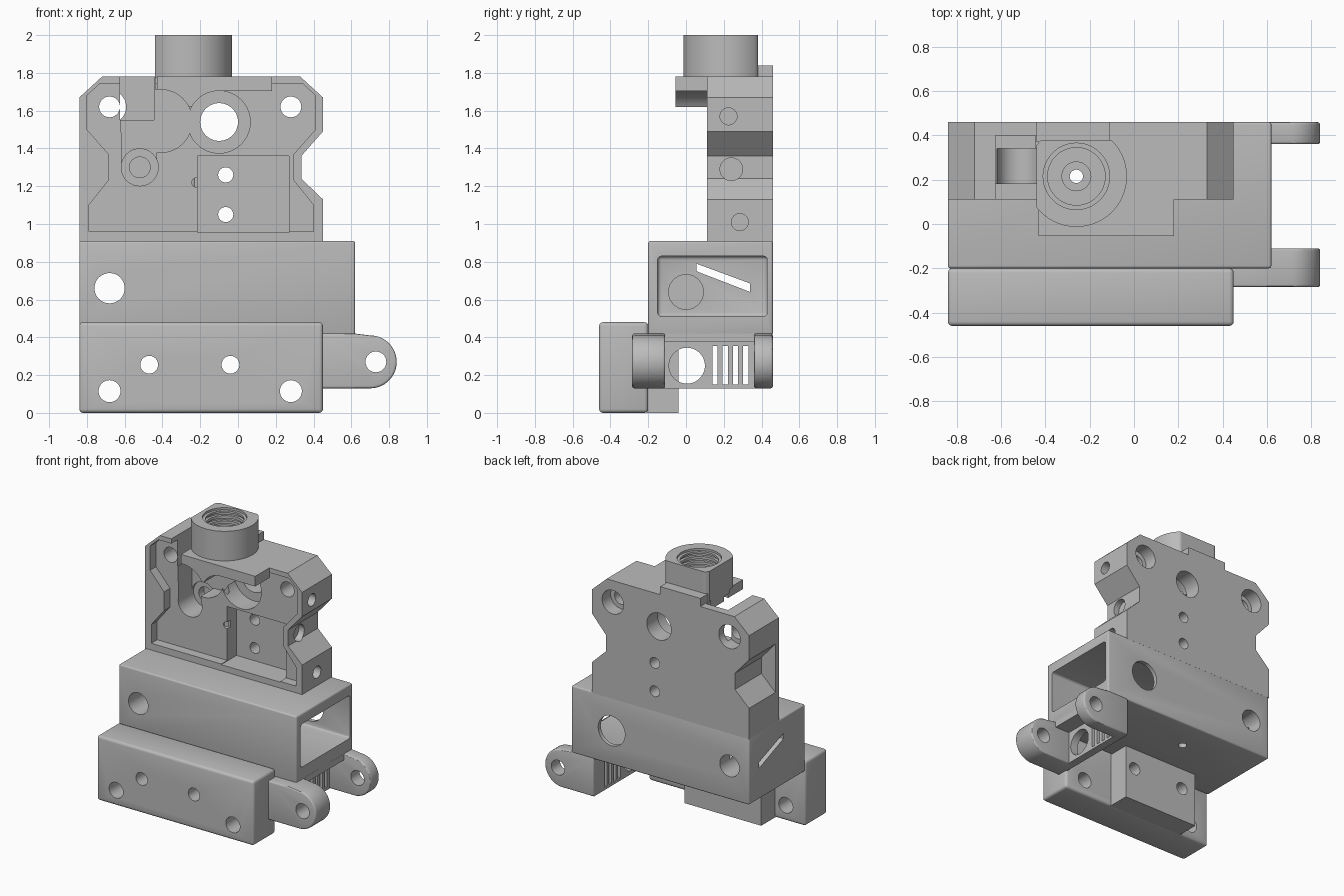
import bpy, bmesh, math
from mathutils import Vector

old = bpy.data.objects.get("Cube")
if old:
    bpy.data.objects.remove(old, do_unlink=True)

grey = bpy.data.materials.new("plain grey")
grey.use_nodes = True
colour = (0.5, 0.5, 0.5, 1)
grey.diffuse_color = colour
grey.node_tree.nodes["Principled BSDF"].inputs["Base Color"].default_value = colour


def prism(name, pts, axis, lo, hi):
    """Extrude a 2D outline along an axis."""
    place = {"x": lambda p, t: (t, p[0], p[1]),
             "y": lambda p, t: (p[0], t, p[1]),
             "z": lambda p, t: (p[0], p[1], t)}[axis]
    bm = bmesh.new()
    a = [bm.verts.new(place(p, lo)) for p in pts]
    b = [bm.verts.new(place(p, hi)) for p in pts]
    bm.faces.new(a)
    bm.faces.new(b[::-1])
    for i in range(len(pts)):
        j = (i + 1) % len(pts)
        bm.faces.new((a[i], b[i], b[j], a[j]))
    bmesh.ops.recalc_face_normals(bm, faces=bm.faces)
    me = bpy.data.meshes.new(name)
    bm.to_mesh(me)
    bm.free()
    me.materials.append(grey)
    ob = bpy.data.objects.new(name, me)
    bpy.context.scene.collection.objects.link(ob)
    return ob


def box(name, x, y, z):
    return prism(name, [(x[0], y[0]), (x[1], y[0]), (x[1], y[1]), (x[0], y[1])], "z", *z)


def arc(cx, cy, r, start=0, end=360, n=48):
    full = end - start == 360
    return [(cx + r * math.cos(math.radians(start + (end - start) * i / n)),
             cy + r * math.sin(math.radians(start + (end - start) * i / n)))
            for i in range(n if full else n + 1)]


def rod(c, r, axis, lo, hi):
    return prism("cutter", arc(c[0], c[1], r), axis, lo, hi)


def bake(ob):
    dg = bpy.context.evaluated_depsgraph_get()
    me = bpy.data.meshes.new_from_object(ob.evaluated_get(dg))
    ob.modifiers.clear()
    ob.data = me


def soften(ob, width):
    m = ob.modifiers.new("soft edges", "BEVEL")
    m.width, m.segments, m.limit_method = width, 3, "ANGLE"
    bake(ob)


def cut(ob, cutters, operation="DIFFERENCE"):
    for c in cutters:
        m = ob.modifiers.new("cut", "BOOLEAN")
        m.operation, m.solver, m.object = operation, "EXACT", c
    bpy.context.view_layer.update()
    bake(ob)
    for c in cutters:
        bpy.data.objects.remove(c, do_unlink=True)


CORE = (-0.26, 0.215)      # vertical feed bore
WHEEL = (-0.10, 1.54)      # large round opening
IDLER = (-0.41, 1.545)     # idler recess
PIVOT = (-0.52, 1.30)


def feed_bore():
    return rod(CORE, 0.03, "z", -0.1, 2.1)


# Lower front block with mounting holes
lower = box("lower_block", (-0.84, 0.45), (-0.46, -0.20), (0, 0.48))
soften(lower, 0.02)
spacer = box("lower_spacer", (-0.59, 0.04), (-0.21, -0.04), (0, 0.42))
screw_x = (-0.47, -0.04)
cut(lower, [rod((x, 0.255), 0.047, "y", -0.6, 0) for x in screw_x]
    + [rod((x, 0.115), 0.058, "y", -0.6, 0) for x in (-0.68, 0.28)])
cut(spacer, [rod((x, 0.255), 0.047, "y", -0.6, 0) for x in screw_x])

# Middle housing, hollow from its left side
middle = box("middle_housing", (-0.84, 0.62), (-0.20, 0.46), (0.41, 0.91))
soften(middle, 0.012)
hollow = box("cutter", (-0.5, 0.8), (-0.15, 0.43), (0.51, 0.83))
soften(hollow, 0.02)
cut(middle, [
    hollow,
    rod((-0.68, 0.66), 0.08, "y", -0.4, 0.6),
    rod((0.29, 0.66), 0.11, "y", 0.3, 0.6),
    rod((0.0, 0.64), 0.092, "x", -0.56, -0.4),
    prism("cutter", [(0.055, 0.75), (0.34, 0.64), (0.34, 0.685), (0.055, 0.79)],
          "x", -1, -0.4),
    feed_bore(),
])

# Upper plate with chamfered corners and a waist on both sides
edge = [(0.45, 0.9), (0.45, 1.13), (0.335, 1.24), (0.335, 1.36),
        (0.45, 1.49), (0.45, 1.67), (0.33, 1.78)]
mid_x = -0.195
outline = edge + [(2 * mid_x - x, z) for x, z in reversed(edge)]
upper = prism("upper_plate", outline, "y", 0.11, 0.46)

# Thin front flange that covers the right-hand waist
flange = prism("waist_flange", [(-0.84, 1.12), (-0.72, 1.23), (-0.72, 1.37), (-0.84, 1.5)],
               "y", 0.11, 0.15)

rim = [(0.40, 0.96), (0.40, 1.10), (0.295, 1.23), (0.295, 1.37),
       (0.41, 1.50), (0.41, 1.68), (0.34, 1.745)]
cavity = rim + [(2 * mid_x - x, z) for x, z in reversed(rim)]
channel = [(-0.625, 1.9), (-0.44, 1.9), (-0.43, 1.3), (-0.615, 1.3)]
cuts = [
    prism("cutter", cavity, "y", 0, 0.18),
    box("cutter", (-0.215, 0.27), (0, 0.29), (0.955, 1.36)),
    prism("cutter", channel, "y", 0, 0.34),
    box("cutter", (-0.625, -0.445), (0.1, 0.40), (1.55, 1.9)),
    rod(IDLER, 0.167, "y", 0, 0.335),
    rod(WHEEL, 0.165, "y", 0, 0.33),
    rod(WHEEL, 0.10, "y", 0, 0.6),
    rod(PIVOT, 0.098, "y", 0, 0.36),
    rod(PIVOT, 0.055, "y", 0, 0.42),
    rod((-0.22, 1.22), 0.025, "y", 0, 0.22),
    feed_bore(),
]
cuts += [rod((-0.065, z), 0.04, "y", 0, 0.6) for z in (1.26, 1.05)]
for x in (-0.68, 0.28):
    cuts += [rod((x, 1.62), 0.055, "y", 0, 0.6), rod((x, 1.62), 0.088, "y", 0.36, 0.6)]
# Blind screw holes in the left edge
for y, z, r, x in ((0.225, 1.57, 0.045, 0.36), (0.24, 1.29, 0.06, 0.29),
                   (0.285, 1.01, 0.045, 0.33)):
    cuts.append(rod((y, z), r, "x", x, 0.6))
cut(upper, cuts)

# Visor over the cavity, scooped by the two round recesses
visor = box("visor", (-0.43, 0.18), (-0.055, 0.12), (1.62, 1.78))
cut(visor, [rod(WHEEL, 0.165, "y", -1, 1), rod(IDLER, 0.167, "y", -1, 1),
            box("cutter", (-0.1, 0.4), (-1, 1), (1.5, 1.705))])

# Threaded collar: round boss with two flats
boss = [(max(x, -0.44), min(y, 0.38)) for x, y in arc(*CORE, 0.228, n=96)]
collar = prism("threaded_collar", boss, "z", 1.775, 2.0)
threads = [rod(CORE, 0.15, "z", 1.83 + i * 0.04, 1.85 + i * 0.04) for i in range(4)]
cut(collar, threads + [rod(CORE, 0.13, "z", 1.81, 2.1), rod(CORE, 0.15, "z", 1.985, 2.1),
                       rod(CORE, 0.065, "z", 1.79, 2.1), feed_bore()])
backing = box("collar_backing", (-0.44, -0.11), (0.37, 0.46), (1.70, 1.84))

# Hinge ears
ear = [(0.44, 0.13)] + arc(0.70, 0.27, 0.14, -90, 90, 24) + [(0.62, 0.42), (0.44, 0.42)]
ears = []
for name, lo, hi in (("front_hinge_ear", -0.285, -0.11), ("rear_hinge_ear", 0.36, 0.46)):
    e = prism(name, ear, "y", lo, hi)
    soften(e, 0.012)
    cut(e, [rod((0.73, 0.27), 0.055, "y", -1, 1)])
    ears.append(e)

# Vented web between the ears
web = box("vent_web", (0.44, 0.50), (-0.20, 0.45), (0.13, 0.42))
slots = [box("cutter", (0, 1), (0.14 + i * 0.054, 0.168 + i * 0.054), (0.15, 0.355))
         for i in range(4)]
cut(web, slots + [rod((0.005, 0.25), 0.095, "x", 0, 1)])
lip = box("web_lip", (0.45, 0.62), (-0.12, 0.37), (0.375, 0.42))

# Smooth the round surfaces, keep the edges crisp
for ob in [lower, spacer, middle, upper, flange, visor, collar, backing, web, lip] + ears:
    bpy.ops.object.select_all(action="DESELECT")
    ob.select_set(True)
    bpy.context.view_layer.objects.active = ob
    bpy.ops.object.shade_smooth_by_angle(angle=math.radians(30))
